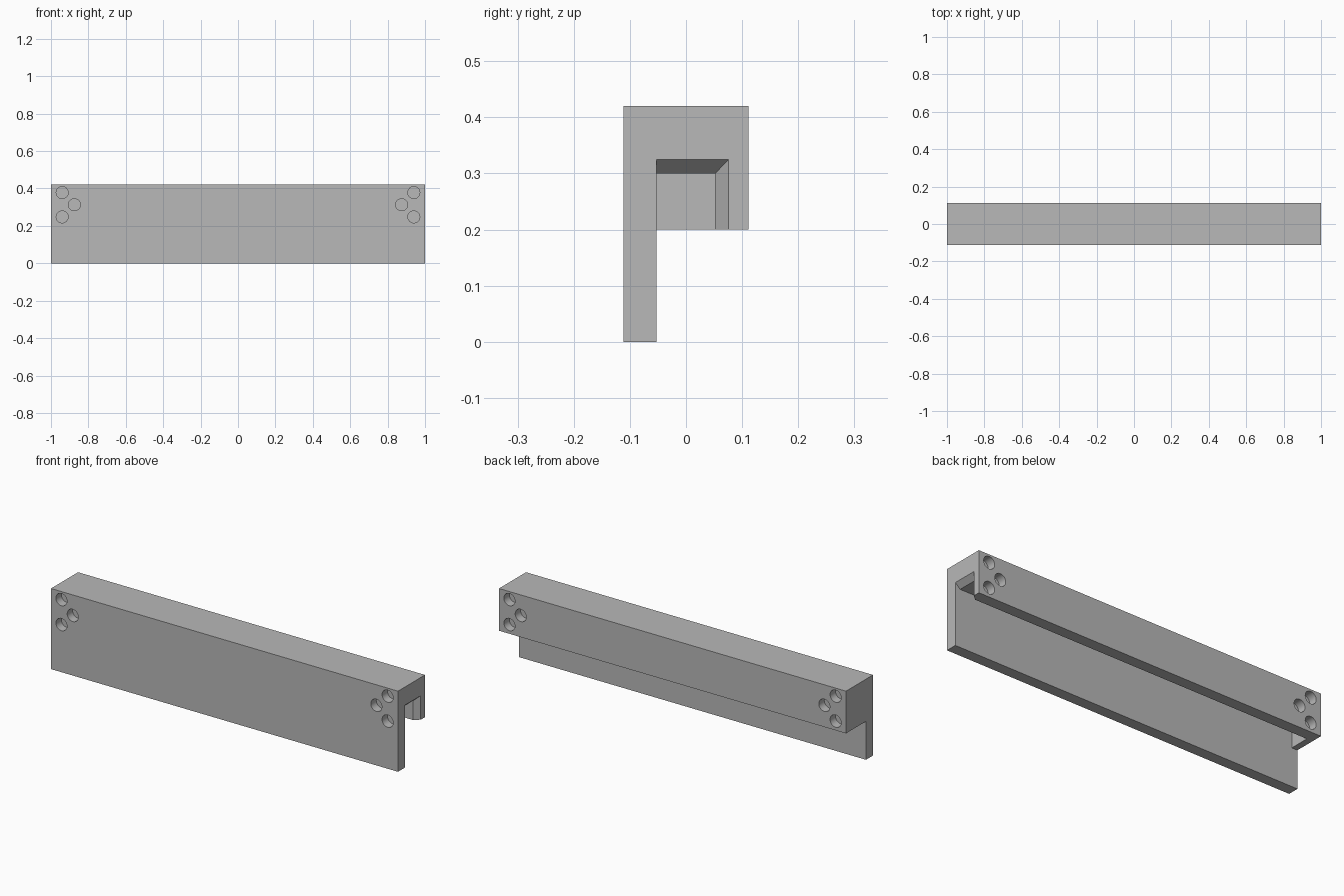
import bpy
import bmesh
from math import pi
from mathutils import Matrix, Vector

cube = bpy.data.objects.get("Cube")
if cube:
    bpy.data.objects.remove(cube, do_unlink=True)

grey = bpy.data.materials.new("plain grey")
grey.use_nodes = True
grey.diffuse_color = (0.48, 0.48, 0.48, 1)
grey.node_tree.nodes["Principled BSDF"].inputs["Base Color"].default_value = grey.diffuse_color

FRONT, BACK = -0.111, 0.111
INNER = -0.053      # rear face of the front plate
LIP_BOTTOM = 0.2
TOP = 0.42


def finish(name, bm):
    bmesh.ops.recalc_face_normals(bm, faces=bm.faces)
    mesh = bpy.data.meshes.new(name)
    bm.to_mesh(mesh)
    bm.free()
    mesh.materials.append(grey)
    obj = bpy.data.objects.new(name, mesh)
    bpy.context.collection.objects.link(obj)
    return obj


def loft(name, sections):
    """Join (x, [(y, z), ...]) sections into a closed solid."""
    bm = bmesh.new()
    rings = [[bm.verts.new((x, y, z)) for y, z in pts] for x, pts in sections]
    for a, b in zip(rings, rings[1:]):
        for i in range(len(a)):
            j = (i + 1) % len(a)
            bm.faces.new((a[i], a[j], b[j], b[i]))
    bm.faces.new(rings[0])
    bm.faces.new(rings[-1])
    return finish(name, bm)


def cut(body, cutter):
    mod = body.modifiers.new(cutter.name, 'BOOLEAN')
    mod.operation = 'DIFFERENCE'
    mod.solver = 'EXACT'
    mod.object = cutter
    cutter.hide_render = True
    cutter.display_type = 'WIRE'
    cutter.hide_set(True)


# Hooked body: tall front plate with a deep block along its top
outline = [(FRONT, 0), (INNER, 0), (INNER, LIP_BOTTOM), (BACK, LIP_BOTTOM),
           (BACK, TOP), (FRONT, TOP)]
body = loft("hooked_rail", [(-1, outline), (1, outline)])


# Channel under the block, closed at the right end and flared at the left end
def channel(y, z):
    return [(INNER, 0.15), (y, 0.15), (y, z), (INNER, z)]


cut(body, loft("channel_cutter", [(-0.967, channel(0.052, 0.3)),
                                  (0.972, channel(0.052, 0.3)),
                                  (1, channel(0.076, 0.325)),
                                  (1.05, channel(0.076, 0.325))]))

# Triangles of blind round holes at both ends, front and back
HOLE_RADIUS, HOLE_DEPTH = 0.032, 0.045
bm = bmesh.new()
for face_y in (FRONT, BACK):
    for side in (-1, 1):
        for x, z in ((0.94, 0.378), (0.94, 0.248), (0.875, 0.313)):
            place = Matrix.Translation(Vector((side * x, face_y, z)))
            bmesh.ops.create_cone(bm, cap_ends=True, segments=32,
                                  radius1=HOLE_RADIUS, radius2=HOLE_RADIUS,
                                  depth=2 * HOLE_DEPTH,
                                  matrix=place @ Matrix.Rotation(pi / 2, 4, 'X'))
for face in bm.faces:
    face.smooth = len(face.verts) == 4
cut(body, finish("hole_cutter", bm))
